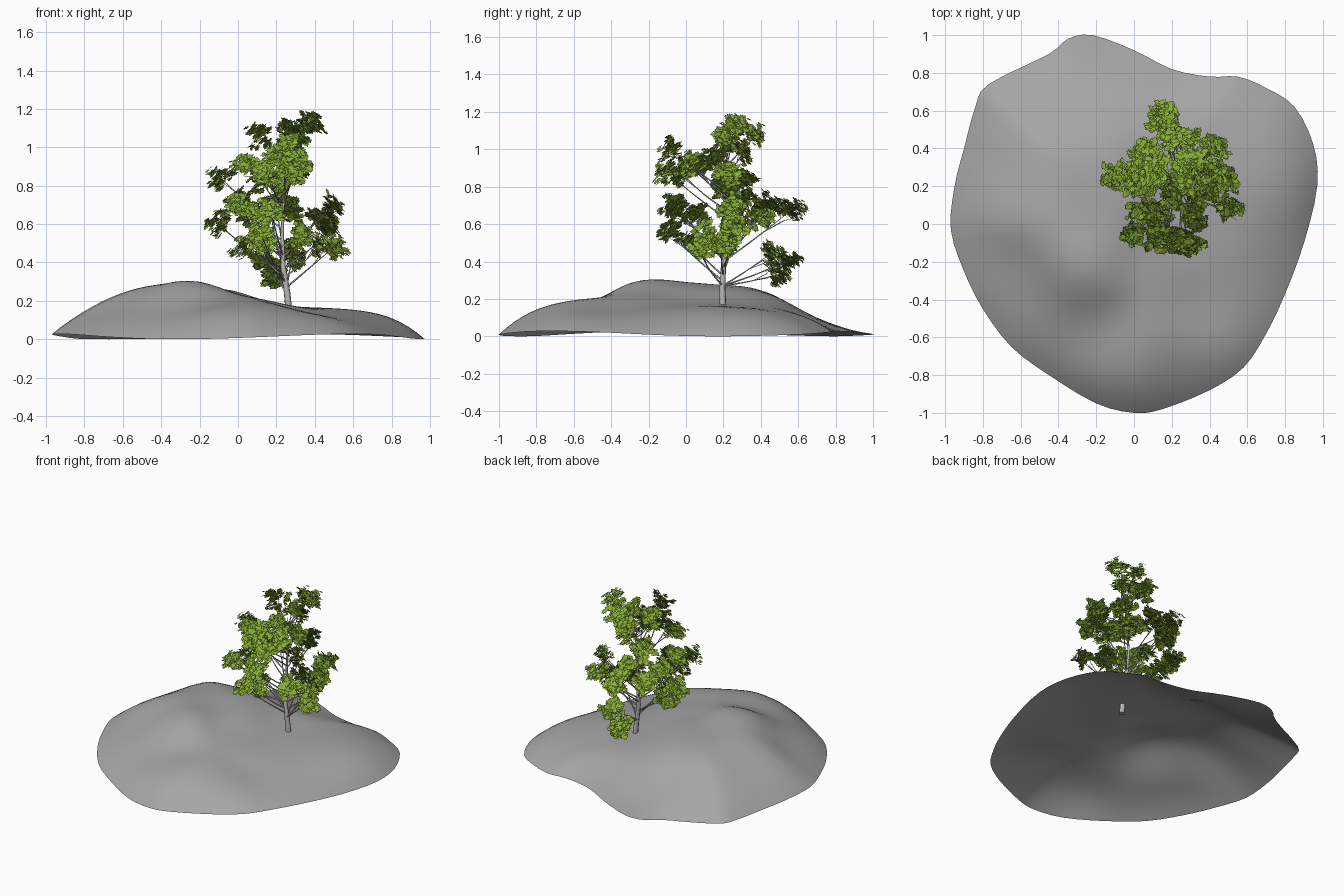
import bpy, bmesh, math, random
from mathutils import Vector
from mathutils.geometry import interpolate_bezier

random.seed(4)
if "Cube" in bpy.data.objects:
    bpy.data.objects.remove(bpy.data.objects["Cube"])


def material(name, rgb):
    m = bpy.data.materials.new(name)
    m.use_nodes = True
    m.diffuse_color = (*rgb, 1)
    m.node_tree.nodes["Principled BSDF"].inputs["Base Color"].default_value = (*rgb, 1)
    return m


def add_object(name, data, mat):
    ob = bpy.data.objects.new(name, data)
    bpy.context.collection.objects.link(ob)
    data.materials.append(mat)
    return ob


stone = material("stone grey", (0.38, 0.38, 0.38))
bark = material("bark grey", (0.46, 0.46, 0.46))
green = material("leaf green", (0.25, 0.43, 0.038))

# Hill: an open sheet made of rings that shrink from the shore outline
SHORE = [(.97, .2), (.95, .42), (.85, .62), (.7, .72), (.55, .78), (.4, .78), (.2, .82),
         (0, .92), (-.22, 1), (-.35, .98), (-.45, .9), (-.77, .74), (-.84, .62), (-.9, .4),
         (-.95, .2), (-.97, -.03), (-.9, -.25), (-.8, -.45), (-.65, -.65), (-.45, -.8),
         (-.2, -.95), (0, -1), (.15, -.98), (.4, -.88), (.58, -.76), (.7, -.58), (.8, -.37),
         (.9, -.1)]
SPOTS = [(-.27, -.27, .33), (-.5, .35, .29), (-.55, 0, .3), (-.75, .3, .23), (-.7, -.25, .18),
         (-.1, .1, .27), (-.5, -.5, .18), (-.18, -.58, .17), (.1, -.62, .235), (.4, -.45, .14),
         (.35, -.1, .16), (.1, -.2, .22), (.25, .2, .18), (.38, .3, .15), (.57, .2, .185),
         (.6, 0, .17), (.8, .3, .18), (.9, .25, .24), (.75, -.3, .15), (.5, .6, .17),
         (.1, .5, .2), (-.2, .45, .27), (-.2, .7, .12), (-.2, .9, .03), (-.5, .7, .2),
         (.1, .75, .1), (.4, -.75, .2), (-.1, -.85, .25)]


def ground_height(x, y, t):
    total = weight = 0
    for sx, sy, sz in SPOTS:
        w = math.exp(-((x - sx) ** 2 + (y - sy) ** 2) / 0.045) + 1e-6
        total += w * sz
        weight += w
    rim = 0.014 + 0.014 * math.cos(3 * (math.atan2(y, x) + 0.87))
    return rim + (total / weight - rim) * (1 - t ** 4)


shore = []
for i, p in enumerate(SHORE):
    a, b, c, d = (Vector(SHORE[(i + k) % len(SHORE)]) for k in (-1, 0, 1, 2))
    shore += interpolate_bezier(b, b + (c - a) / 6, c - (d - b) / 6, c, 4)[:3]

RINGS = 24
bm = bmesh.new()
middle = bm.verts.new((0, 0, ground_height(0, 0, 0)))
rings = []
for r in range(1, RINGS + 1):
    t = r / RINGS
    rings.append([bm.verts.new((p.x * t, p.y * t, ground_height(p.x * t, p.y * t, t)))
                  for p in shore])
for i in range(len(shore)):
    j = (i + 1) % len(shore)
    bm.faces.new((middle, rings[0][i], rings[0][j]))
    for inner, outer in zip(rings, rings[1:]):
        bm.faces.new((inner[i], outer[i], outer[j], inner[j]))
for f in bm.faces:
    f.smooth = True
mesh = bpy.data.meshes.new("hill")
bm.to_mesh(mesh)
bm.free()
add_object("hill", mesh, stone)

# Trunk path and the centres of the leaf clusters
TRUNK = [Vector(p) for p in [(.27, .2, .1), (.255, .195, .25), (.235, .2, .38),
                             (.23, .22, .55), (.24, .22, .75), (.25, .2, .98)]]
CLUSTERS = [(.37, .28, 1.13), (.3, .37, 1.07), (.12, .24, 1.06), (.28, .22, 1.07),
            (.27, .3, .98), (.25, -.08, 1), (.3, -.11, .88), (.15, -.03, .88), (.05, .07, .91),
            (.2, .14, .95), (.12, .32, .84), (-.09, .25, .84), (0, -.05, .7), (.1, .05, .66),
            (-.1, .25, .6), (.12, -.08, .55), (.12, .04, .5), (.03, .2, .49), (.26, .28, .68),
            (.42, .4, .64), (.49, .24, .69), (.47, .27, .57), (.5, .07, .48), (.42, .18, .49),
            (.2, .46, .7), (.17, .57, .68), (.28, .45, .44), (.14, .55, .41), (.2, .49, .33),
            (0, .3, .72), (.32, .02, .91), (.05, .4, .66), (.17, -.08, .68),
            (.3, .22, .87), (.2, .2, .8), (.33, .1, .54)]


def trunk_at(z):
    for a, b in zip(TRUNK, TRUNK[1:]):
        if z <= b.z:
            return a.lerp(b, (z - a.z) / (b.z - a.z))
    return TRUNK[-1].copy()


def tubes(name, paths):
    """Round tapering tubes; each path is a list of (point, radius)."""
    cu = bpy.data.curves.new(name, "CURVE")
    cu.dimensions = "3D"
    cu.bevel_depth = 1
    cu.bevel_resolution = 1
    cu.use_fill_caps = True
    for path in paths:
        sp = cu.splines.new("POLY")
        sp.points.add(len(path) - 1)
        for pt, (co, rad) in zip(sp.points, path):
            pt.co = (*co, 1)
            pt.radius = rad
    helper = bpy.data.objects.new(name, cu)
    bpy.context.collection.objects.link(helper)
    bpy.context.view_layer.update()
    me = bpy.data.meshes.new_from_object(helper.evaluated_get(
        bpy.context.evaluated_depsgraph_get()))
    bpy.data.objects.remove(helper)
    me.materials.clear()
    me.shade_smooth()
    add_object(name, me, bark)


tubes("trunk", [list(zip(TRUNK, (.019, .017, .014, .009, .006, .002)))])

# Branches: each leaves the trunk below its cluster, then forks into twigs
branches = []
for c in map(Vector, CLUSTERS):
    reach = (c.xy - trunk_at(c.z).xy).length
    start = trunk_at(max(.27, min(c.z - .7 * reach - .03, .9)))
    bend = start.lerp(c, .5) + Vector((random.uniform(-.02, .02),
                                       random.uniform(-.02, .02), -.01))
    curve = interpolate_bezier(start, bend, bend, c, 6)
    branches.append([(p, .005 - .0007 * i) for i, p in enumerate(curve)])
    for _ in range(2):
        tip = c + Vector(random.uniform(-.05, .05) for _ in range(3))
        branches.append([(curve[3], .002), (curve[4].lerp(tip, .4), .0018), (tip, .001)])
tubes("branches", branches)

# Leaves: lobed blades in sprays that face outward and up from the trunk
LEAF = [(0, -1), (.45, -.5), (1, -.35), (.6, .1), (.75, .6), (.25, .55),
        (0, 1.1), (-.25, .55), (-.75, .6), (-.6, .1), (-1, -.35), (-.45, -.5)]


def add_leaf(bm, centre, normal, size):
    side = normal.orthogonal().normalized()
    up = normal.cross(side)
    spin = random.uniform(0, math.tau)
    u = side * math.cos(spin) + up * math.sin(spin)
    v = normal.cross(u)
    bm.faces.new([bm.verts.new(centre + (u * x + v * y) * size) for x, y in LEAF])


def jitter(amount):
    return Vector(random.gauss(0, amount) for _ in range(3))


bm = bmesh.new()
for c in map(Vector, CLUSTERS):
    out = c - trunk_at(c.z)
    out.z = 0
    facing = (out.normalized() + Vector((0, 0, 1.15))).normalized()
    # Small tufts around the centre give a ragged outline
    for _ in range(24):
        offset = jitter(1).normalized() * random.uniform(.015, .076)
        tuft = c + offset - facing * offset.dot(facing) * .15
        for _ in range(8):
            normal = (facing + jitter(.24)).normalized()
            add_leaf(bm, tuft + jitter(.009), normal, random.uniform(.015, .021))
mesh = bpy.data.meshes.new("leaves")
bm.to_mesh(mesh)
bm.free()
add_object("leaves", mesh, green)
